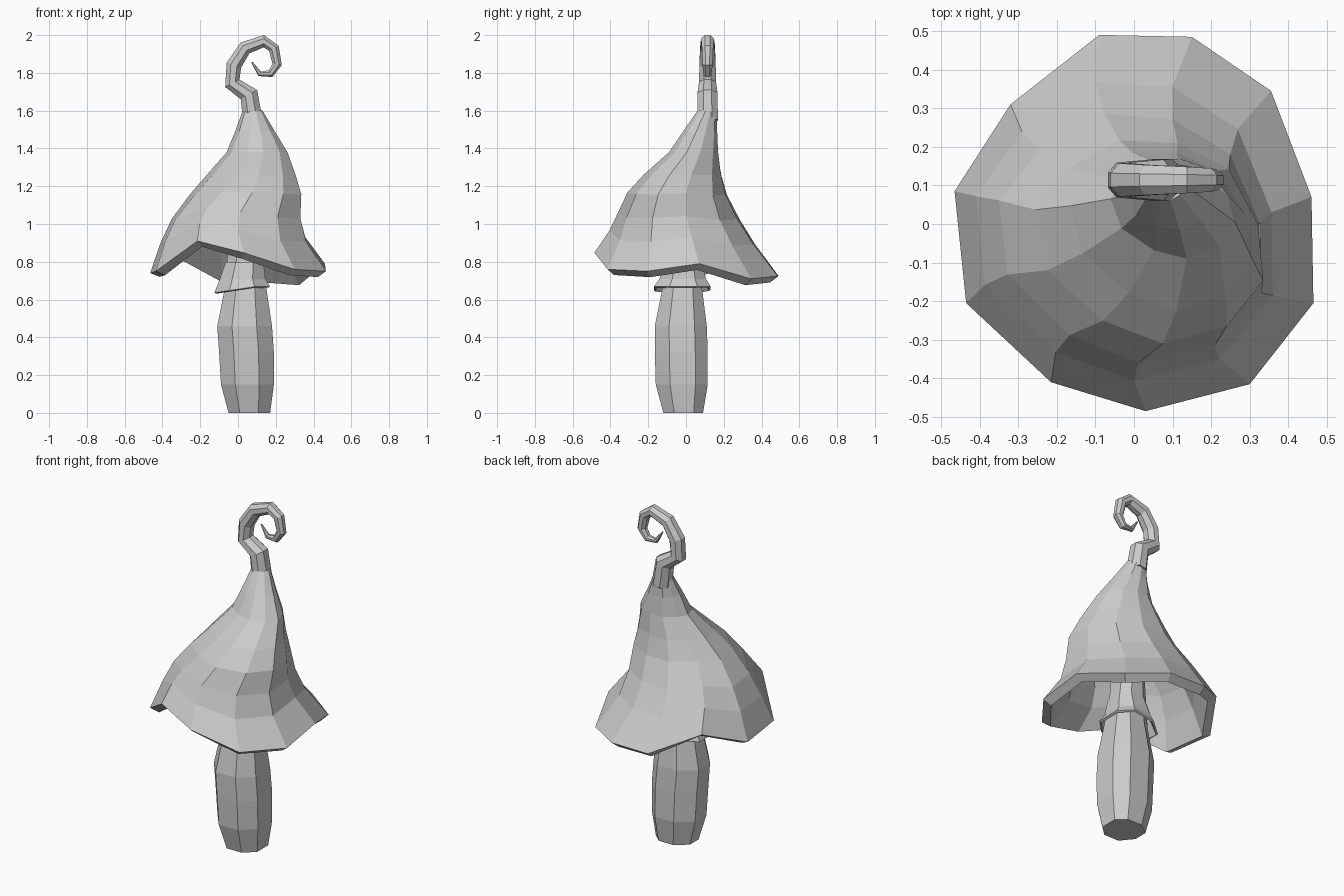
import bpy, bmesh, math
from mathutils import Vector

old = bpy.data.objects.get("Cube")
if old:
    bpy.data.objects.remove(old, do_unlink=True)

GREY = (0.6, 0.6, 0.6, 1)
mat = bpy.data.materials.new("plain_grey")
mat.use_nodes = True
mat.diffuse_color = GREY
mat.node_tree.nodes["Principled BSDF"].inputs["Base Color"].default_value = GREY


def loft(name, rings, closed=False):
    """Skin a list of rings into one flat-shaded object."""
    bm = bmesh.new()
    loops = [[bm.verts.new(p) for p in ring] for ring in rings]
    n = len(loops[0])
    for a, b in zip(loops, loops[1:]):
        for i in range(n):
            j = (i + 1) % n
            bm.faces.new((a[i], a[j], b[j], b[i]))
    if closed:
        bm.faces.new(loops[0][::-1])
        bm.faces.new(loops[-1])
    bmesh.ops.recalc_face_normals(bm, faces=bm.faces)
    mesh = bpy.data.meshes.new(name)
    bm.to_mesh(mesh)
    bm.free()
    mesh.materials.append(mat)
    obj = bpy.data.objects.new(name, mesh)
    bpy.context.collection.objects.link(obj)
    return obj


def thicken(obj, thickness):
    mod = obj.modifiers.new("thickness", 'SOLIDIFY')
    mod.thickness = thickness
    mod.offset = -1


def fit(outline, z, x0, x1, y0, y1):
    """Scale a flat outline to the given x and y extents at height z."""
    us, vs = [p[0] for p in outline], [p[1] for p in outline]
    sx = (x1 - x0) / (max(us) - min(us))
    sy = (y1 - y0) / (max(vs) - min(vs))
    return [Vector((x0 + (u - min(us)) * sx, y0 + (v - min(vs)) * sy, z))
            for u, v in outline]


# Stalk: uneven eight-sided barrel, running up inside the cap
octagon = [(1, .53), (.53, 1), (-.35, 1), (-1, .48),
           (-1, -.3), (-.46, -1), (.44, -1), (1, -.45)]
stalk = [(0, -.05, .17, -.12, .09), (.15, -.09, .19, -.16, .115),
         (.32, -.10, .19, -.165, .115), (.46, -.11, .18, -.165, .11),
         (.66, -.07, .15, -.125, .085), (.85, -.055, .125, -.10, .08),
         (1.15, -.02, .13, -.08, .09)]
loft("stalk", [fit(octagon, *s) for s in stalk], closed=True)

# Skirt: small flared collar, lower on its right-hand side
collar = [fit(octagon, .80, -.065, .135, -.115, .085),
          fit(octagon, .71, -.095, .145, -.14, .105),
          fit(octagon, .67, -.125, .17, -.17, .13)]
for p in collar[-1]:
    p.z += 0.15 * min(p.x - 0.1, 0)
thicken(loft("skirt", collar), 0.012)

# Cap: wavy rim, then shrinking, slightly twisted rings up to the neck
# Levels: height, x and y extents, rim wave share, backward lean of the right side
rim = [Vector(p) for p in (
    (-.09, .49, .725), (-.32, .31, .83), (-.465, .085, .74), (-.435, -.205, .75),
    (-.215, -.41, .91), (.03, -.485, .848), (.30, -.415, .76), (.465, -.205, .75),
    (.46, .07, .79), (.355, .345, .71), (.15, .485, .725))]
levels = [(.925, -.41, .36, -.405, .36, .6, .03), (1.04, -.35, .33, -.36, .275, .3, .05),
          (1.16, -.255, .335, -.31, .21, .1, .06), (1.26, -.165, .305, -.225, .185, 0, .06),
          (1.38, -.06, .262, -.09, .17, 0, .03), (1.49, -.015, .195, -.015, .165, 0, .01),
          (1.6, .025, .13, .06, .163, 0, 0)]
rings = [rim]
for k, (z, x0, x1, y0, y1, sag, lean) in enumerate(levels, 1):
    t = math.radians(3.5 * max(0, k - 2))
    turned = [(p.x * math.cos(t) - p.y * math.sin(t),
               p.x * math.sin(t) + p.y * math.cos(t)) for p in rim]
    ring = fit(turned, z, x0, x1, y0, y1)
    for p, r in zip(ring, rim):
        p.z += sag * (r.z - .78)
        p.y += lean * max(0, -r.x) / .465
    rings.append(ring)
thicken(loft("cap", rings), 0.055)

# Curl: tapering tube that bends into a spiral hook (x, z, radius)
path = [(.078, 1.55, .056), (.058, 1.685, .054), (-.03, 1.745, .046), (-.022, 1.84, .044),
        (.037, 1.932, .040), (.137, 1.968, .035), (.190, 1.93, .031), (.207, 1.845, .027),
        (.173, 1.796, .022), (.115, 1.795, .015), (.073, 1.857, .004)]
pts = [Vector((x, .114, z)) for x, z, r in path]
section = [(math.cos(a), math.sin(a)) for a in
           (math.tau * (i + .5) / 8 for i in range(8))]
tube = []
for i, (p, (x, z, r)) in enumerate(zip(pts, path)):
    d = (pts[min(i + 1, len(pts) - 1)] - pts[max(i - 1, 0)]).normalized()
    side = Vector((d.z, 0, -d.x))
    tube.append([p + side * r * u + Vector((0, r * 1.06 * v, 0)) for u, v in section])
loft("curl", tube, closed=True)
